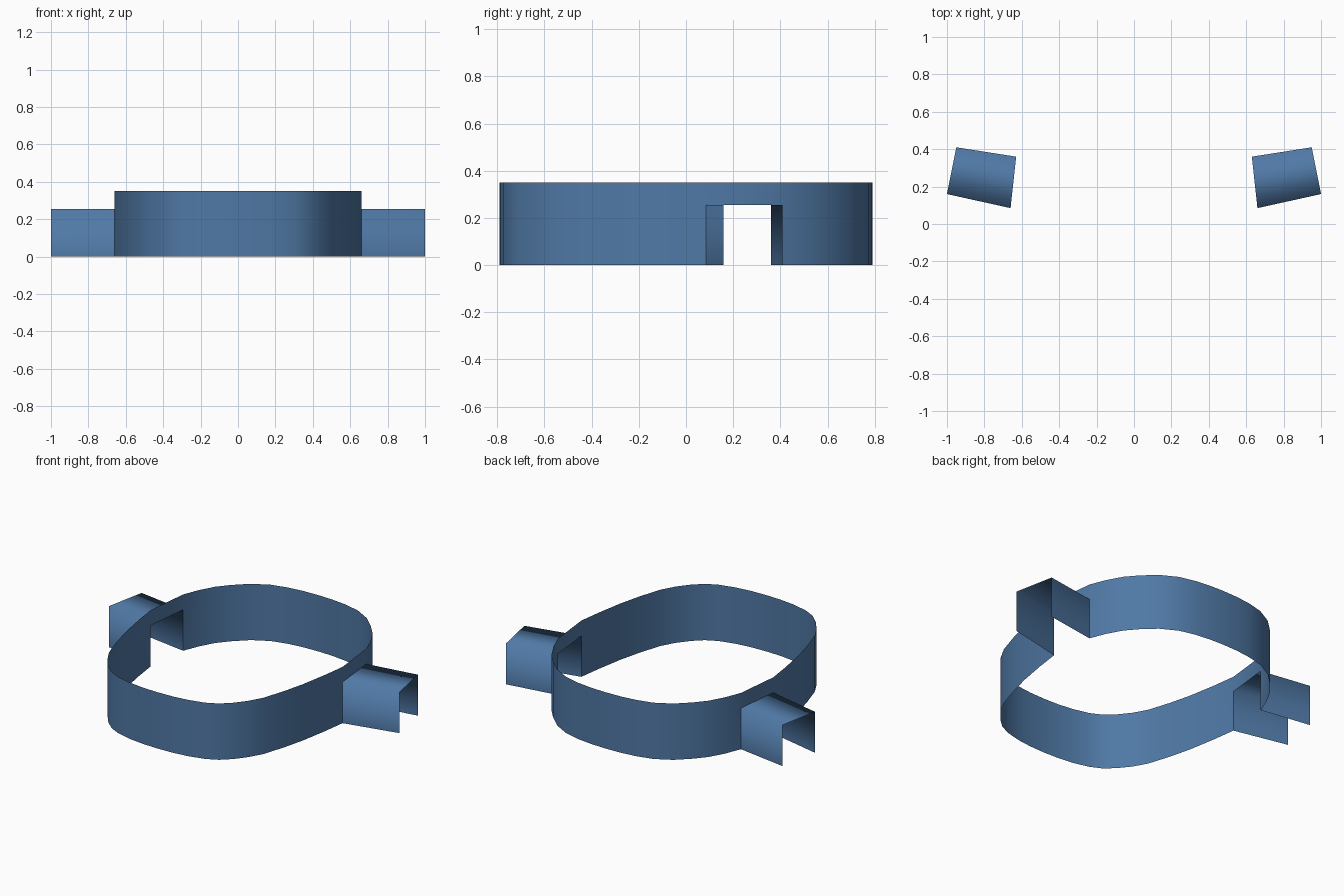
import bpy

if "Cube" in bpy.data.objects:
    bpy.data.objects.remove(bpy.data.objects["Cube"])

blue = bpy.data.materials.new("steel blue")
blue.diffuse_color = (0.08, 0.19, 0.38, 1)
blue.use_nodes = True
blue.node_tree.nodes["Principled BSDF"].inputs["Base Color"].default_value = blue.diffuse_color

RIM, DOOR = 0.35, 0.255   # wall height, side opening height


def make(name, verts, faces):
    me = bpy.data.meshes.new(name)
    me.from_pydata(verts, [], faces)
    me.materials.append(blue)
    me.polygons.foreach_set("use_smooth", [True] * len(me.polygons))
    ob = bpy.data.objects.new(name, me)
    bpy.context.collection.objects.link(ob)
    return ob


# Right half of the oval outline, front to back
half = [(0, -.79), (.1, -.787), (.2, -.775), (.3, -.75), (.37, -.715),
        (.43, -.66), (.485, -.59), (.53, -.51), (.575, -.37), (.61, -.23),
        (.64, -.06), (.66, .085), (.63, .36), (.59, .46), (.54, .55),
        (.48, .62), (.4, .695), (.3, .75), (.2, .775), (.1, .787), (0, .79)]
OPEN = 11                 # the segment starting here is the side opening
outline = half + [(-x, y) for x, y in half[-2:0:-1]]
n = len(outline)
open_segments = (OPEN, n - OPEN - 1)

# Thin ring wall, with only a lintel strip above the two openings
verts = [(x, y, z) for z in (0, DOOR, RIM) for x, y in outline]
faces = []
for i in range(n):
    j = (i + 1) % n
    faces.append((n + i, n + j, 2 * n + j, 2 * n + i))
    if i not in open_segments:
        faces.append((i, j, n + j, n + i))
make("ring_wall", verts, faces)

# Open-ended channel sleeves: two side walls and a roof
path = [(.66, .085), (1.0, .16), (.95, .41), (.63, .36)]
for side, name in ((1, "right_sleeve"), (-1, "left_sleeve")):
    verts = [(side * x, y, z) for z in (0, DOOR) for x, y in path]
    faces = [(0, 1, 5, 4), (2, 3, 7, 6), (4, 5, 6, 7)]
    if side < 0:
        faces = [f[::-1] for f in faces]
    make(name, verts, faces)
